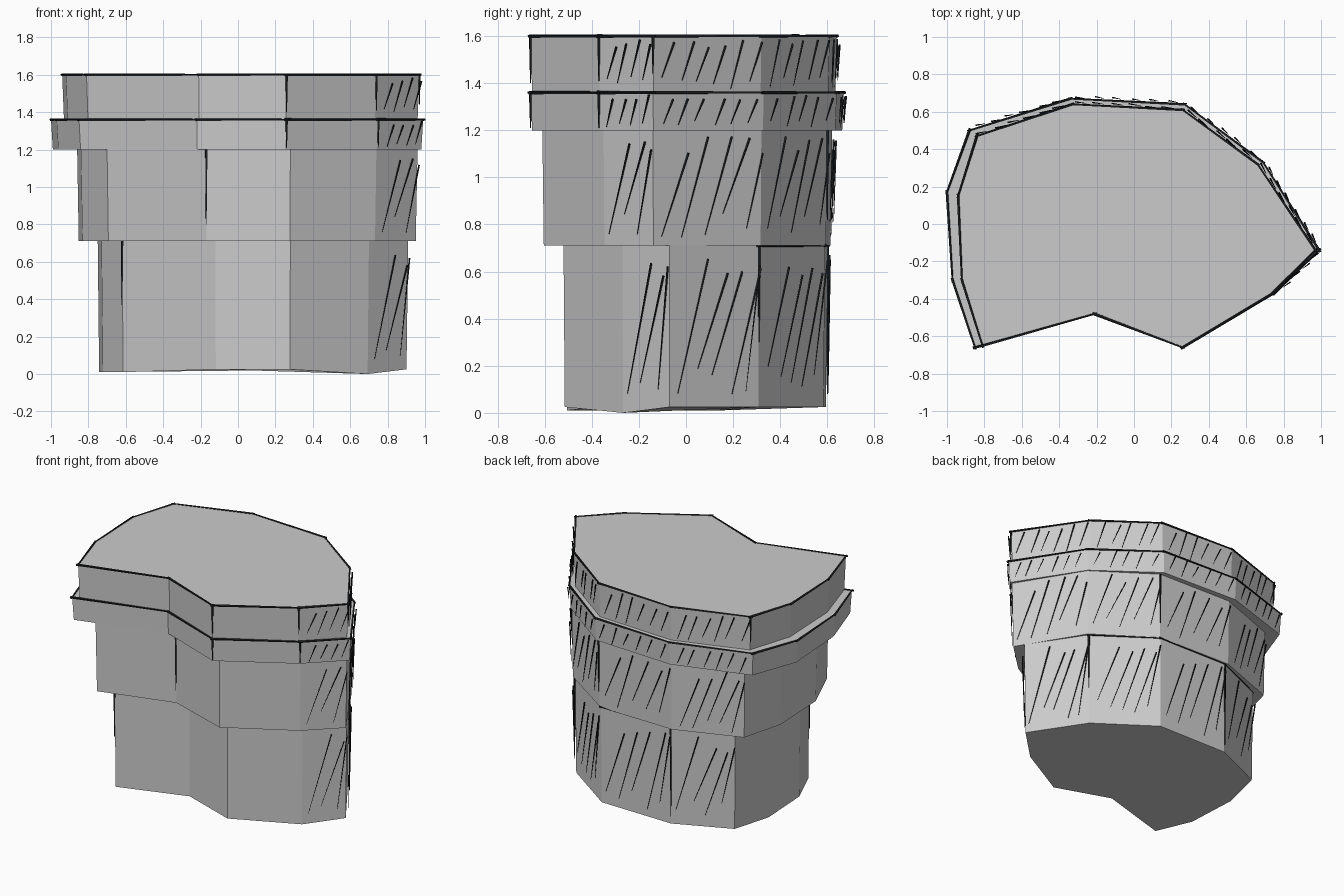
import bpy, bmesh, random
from mathutils import Vector

if "Cube" in bpy.data.objects:
    bpy.data.objects.remove(bpy.data.objects["Cube"])

random.seed(4)

# Plan outlines, counter-clockwise from the front-left corner
base_plan = [(-.62, -.51), (-.12, -.38), (.28, -.52), (.70, -.27), (.91, -.07), (.66, .31),
             (.26, .59), (-.30, .60), (-.69, .43), (-.75, .13), (-.73, -.25)]
body_plan = [(-.70, -.61), (-.17, -.46), (.28, -.61), (.74, -.35), (.96, -.14), (.68, .32),
             (.27, .60), (-.32, .62), (-.78, .45), (-.86, .15), (-.84, -.28)]
rim_plan = [(-.85, -.66), (-.22, -.48), (.26, -.66), (.75, -.37), (.99, -.14), (.69, .33),
            (.27, .64), (-.34, .67), (-.88, .50), (-1.0, .17), (-.97, -.30)]
top_plan = [(-.81, -.65), (-.21, -.48), (.26, -.66), (.74, -.37), (.97, -.14), (.66, .32),
            (.26, .61), (-.33, .64), (-.84, .47), (-.94, .15), (-.92, -.30)]
# plan, bottom z, top z, hatch strokes per face, sideways lean of a stroke
tiers = [(base_plan, .025, .71, (3, 5, 5, 5, 4), .15),
         (body_plan, .71, 1.20, (3, 5, 5, 5, 5), .13),
         (rim_plan, 1.20, 1.36, (4, 6, 5, 6, 6), .045),
         (top_plan, 1.36, 1.60, (4, 6, 5, 6, 6), .06)]
N = len(base_plan)
TAPER = .99


def finish(bm, name, mat=None):
    bmesh.ops.recalc_face_normals(bm, faces=bm.faces)
    me = bpy.data.meshes.new(name)
    bm.to_mesh(me)
    bm.free()
    ob = bpy.data.objects.new(name, me)
    bpy.context.collection.objects.link(ob)
    if mat:
        me.materials.append(mat)
    return ob


# Stepped body: lofted rings, one pair per tier
bm = bmesh.new()
rings = []
for plan, z0, z1, _, _ in tiers:
    rings.append([bm.verts.new((x * TAPER, y * TAPER, z0)) for x, y in plan])
    rings.append([bm.verts.new((x, y, z1)) for x, y in plan])
rings[0][3].co.z = 0
for i in (9, 10, 0):
    rings[0][i].co.z = .01
for lo, hi in zip(rings, rings[1:]):
    for i in range(N):
        j = (i + 1) % N
        bm.faces.new((lo[i], lo[j], hi[j], hi[i]))
bm.faces.new(rings[0][::-1])
bm.faces.new(rings[-1])
finish(bm, "stepped_body")

ink = bpy.data.materials.new("ink")
ink.diffuse_color = (.012, .014, .016, 1)
ink.use_nodes = True
ink.node_tree.nodes["Principled BSDF"].inputs["Base Color"].default_value = ink.diffuse_color


# Ink stroke: square bar that is thick at a and thins toward b
def stroke(bm, a, b, w, tip=.3):
    d = (b - a).normalized()
    u = d.cross(Vector((.3, .5, .81))).normalized()
    v = d.cross(u)
    ends = [[bm.verts.new(p + (u * s + v * t) * r)
             for s, t in ((1, 0), (0, 1), (-1, 0), (0, -1))]
            for p, r in ((a, w), (b, w * tip))]
    for i in range(4):
        j = (i + 1) % 4
        bm.faces.new((ends[0][i], ends[0][j], ends[1][j], ends[1][i]))
    bm.faces.new(ends[0][::-1])
    bm.faces.new(ends[1])


def point(p, z):
    return Vector((p[0], p[1], z))


# Edge outlines: ledge loops and corner strokes
bm = bmesh.new()
loops = [(0, range(5, 8)), (2, range(N)), (3, range(N))]
for t, edges in loops:
    plan, z = tiers[t][0], tiers[t][2]
    for i in edges:
        a, b = point(plan[i], z), point(plan[(i + 1) % N], z)
        over = (b - a).normalized() * .012
        stroke(bm, a - over, b + over, .008, .7)
corners = [(0, 0, .37), (0, 7, .08), (0, 5, .3), (1, 1, .8), (1, 6, .82), (2, 2, 1.21),
           (2, 3, 1.21), (3, 2, 1.40), (3, 3, 1.41), (3, 4, 1.44), (3, 8, 1.42)]
for t, i, z in corners:
    p = tiers[t][0][i]
    stroke(bm, point(p, tiers[t][2]), point(p, z), .008)
finish(bm, "edge_outlines", ink)

# Slanted hatching over the right and back faces
bm = bmesh.new()
for plan, z0, z1, counts, lean in tiers:
    h = z1 - z0
    for i, n in zip(range(3, 8), counts):
        a, b = point(plan[i], 0), point(plan[i + 1], 0)
        length = (b - a).length
        d = (b - a) / length
        out = Vector((d.y, -d.x, 0))
        for k in range(n):
            s = .03 + (length - .03) * k / n + random.uniform(0, .03)
            e = min(s + lean, length)
            lo = z0 + h * random.uniform(.06, .28)
            hi = z1 - h * random.uniform(.05, .2)
            off = out * random.uniform(.008, .018)
            stroke(bm, a + d * e + off + Vector((0, 0, hi)),
                   a + d * s + off * .6 + Vector((0, 0, lo)), .005)
finish(bm, "hatching", ink)
